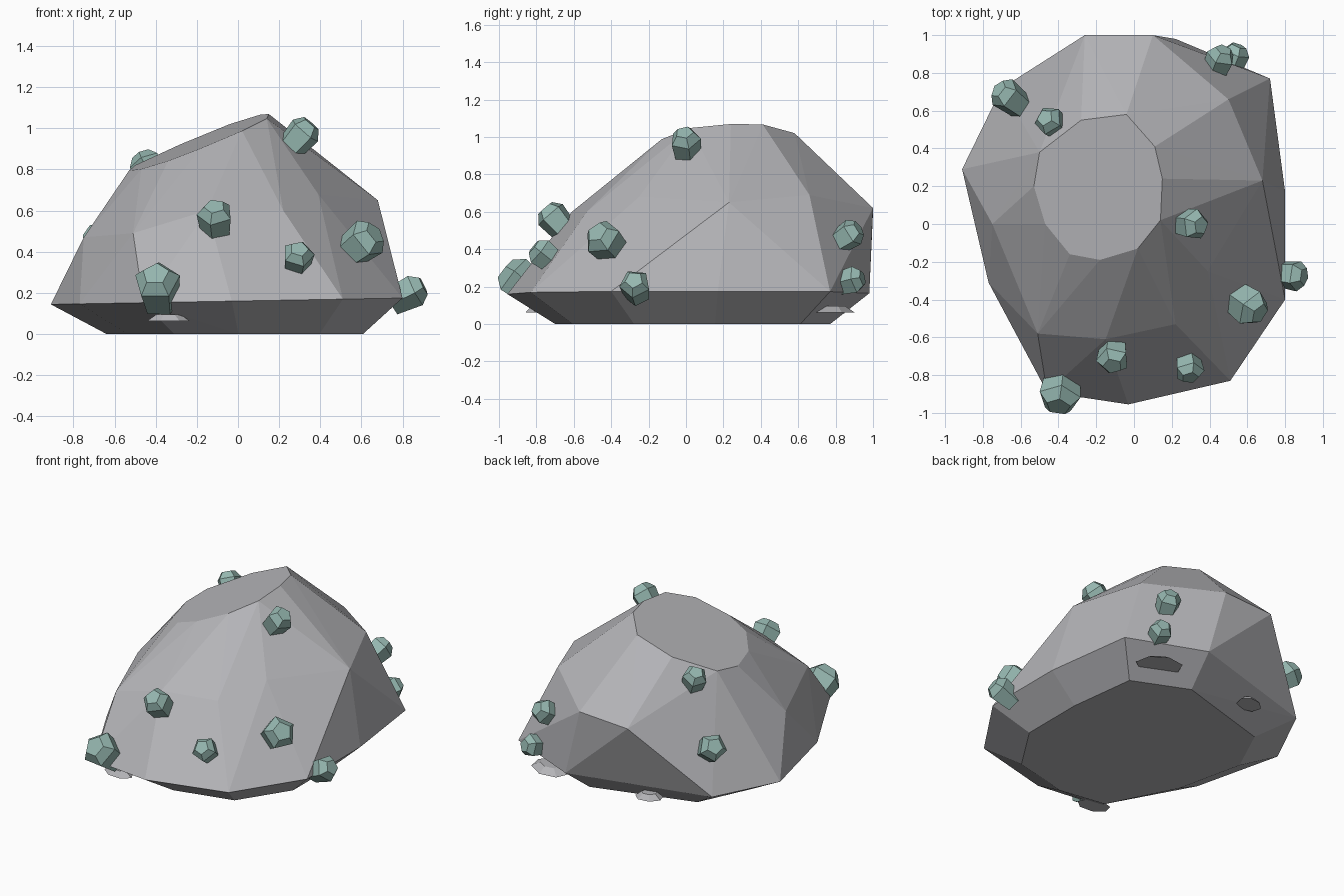
import bpy, bmesh, math
from mathutils import Vector

if "Cube" in bpy.data.objects:
    bpy.data.objects.remove(bpy.data.objects["Cube"])


def material(name, rgb):
    m = bpy.data.materials.new(name)
    m.diffuse_color = (*rgb, 1)
    m.use_nodes = True
    m.node_tree.nodes["Principled BSDF"].inputs["Base Color"].default_value = m.diffuse_color
    return m


STONE = material("stone grey", (0.46, 0.46, 0.48))
CRYSTAL = material("pale teal", (0.30, 0.47, 0.43))


def finish(bm, name, mat):
    bmesh.ops.recalc_face_normals(bm, faces=bm.faces[:])
    me = bpy.data.meshes.new(name)
    bm.to_mesh(me)
    bm.free()
    me.materials.append(mat)
    ob = bpy.data.objects.new(name, me)
    bpy.context.collection.objects.link(ob)
    return ob


def hull(name, points, mat):
    """Faceted stone wrapped around a few corner points."""
    bm = bmesh.new()
    for p in points:
        bm.verts.new(p)
    res = bmesh.ops.convex_hull(bm, input=bm.verts[:])
    junk = {g for g in res["geom_interior"] + res["geom_unused"]
            if isinstance(g, bmesh.types.BMVert)}
    bmesh.ops.delete(bm, geom=list(junk), context='VERTS')
    bmesh.ops.dissolve_limit(bm, angle_limit=math.radians(1.5),
                             verts=bm.verts[:], edges=bm.edges[:])
    return finish(bm, name, mat)


# Boulder: widest rim, flat underside, shoulder corners and slanted top
rim = [(-.91, .29), (-.77, -.31), (-.46, -.89), (-.03, -.955), (.51, -.83),
       (.80, -.40), (.80, .17), (.72, .77), (.22, .98), (-.70, .72)]
shoulder = [(-.75, .0, .47), (-.51, -.58, .49), (-.15, -.61, .60),
            (.22, -.53, .60), (.39, -.25, .68), (.68, .23, .65),
            (.50, .66, .69), (.10, 1.0, .62), (-.26, 1.0, .60)]
top = [(.14, .02), (.15, .24), (.11, .41), (-.04, .58), (-.28, .55),
       (-.50, .38), (-.53, .20), (-.47, .0), (-.34, -.16), (-.18, -.19),
       (.02, -.13)]
points = [(x, y, .16 + .018 * x) for x, y in rim]
points += [(.09 + (x - .09) * .73, .11 + (y - .11) * .76, 0) for x, y in rim]
points += shoulder
points += [(x, y, .99 + .4 * x + .08 * y) for x, y in top]
hull("boulder", points, STONE)


# Thin stone flakes tucked under the rim
def flake(name, x, y, z, a, b, turn):
    pts = []
    for i in range(7):
        t = math.tau * i / 7
        px, py = a * math.cos(t), b * math.sin(t)
        qx = px * math.cos(turn) - py * math.sin(turn)
        qy = px * math.sin(turn) + py * math.cos(turn)
        pts.append((x + qx, y + qy, z - .008))
        pts.append((x + qx * .55, y + qy * .55, z + .025))
    hull(name, pts, STONE)


flake("back_right_flake", .46, .79, .07, .15, .11, -.4)
flake("back_left_flake", -.27, .78, .065, .09, .07, .3)
flake("front_flake", -.34, -.79, .07, .11, .07, -.2)


# Crystals: stubby five sided prisms with a tapered cap
def crystal(name, centre, direction, r, length, spin):
    q = Vector(direction).to_track_quat('Z', 'Y')
    bm = bmesh.new()
    rings = []
    for h, s in ((-.6, .82), (.22, 1.0), (.5, .58)):
        ring = []
        for i in range(5):
            t = math.tau * i / 5 + spin
            p = Vector((r * s * math.cos(t), r * s * math.sin(t), h * length))
            ring.append(bm.verts.new(Vector(centre) + q @ p))
        rings.append(ring)
    for lo, hi in zip(rings, rings[1:]):
        for i in range(5):
            j = (i + 1) % 5
            bm.faces.new((lo[i], lo[j], hi[j], hi[i]))
    bm.faces.new(rings[0][::-1])
    bm.faces.new(rings[-1])
    finish(bm, name, CRYSTAL)


crystals = [
    ("front_left", (-.39, -.89, .23), (-.1, -.75, .6), .115, .20),
    ("front_upper", (-.11, -.70, .56), (-.05, -.65, .75), .09, .16),
    ("front_right", (.29, -.76, .37), (.1, -.75, .6), .08, .14),
    ("right_front", (.60, -.43, .44), (.65, -.45, .5), .105, .19),
    ("right_rim", (.83, -.27, .20), (.9, -.1, .45), .085, .16),
    ("summit", (.30, .0, .96), (.65, -.1, .75), .085, .17),
    ("back_upper", (-.44, .54, .81), (-.4, .3, .8), .08, .15),
    ("back_left", (-.66, .67, .45), (-.65, .5, .5), .09, .17),
    ("back_right", (.45, .86, .47), (.3, .75, .5), .08, .16),
    ("back_right_low", (.53, .88, .23), (.3, .8, .2), .075, .14),
]
for i, (name, centre, direction, r, length) in enumerate(crystals):
    crystal(name + "_crystal", centre, direction, r, length, .3 + i * .45)
